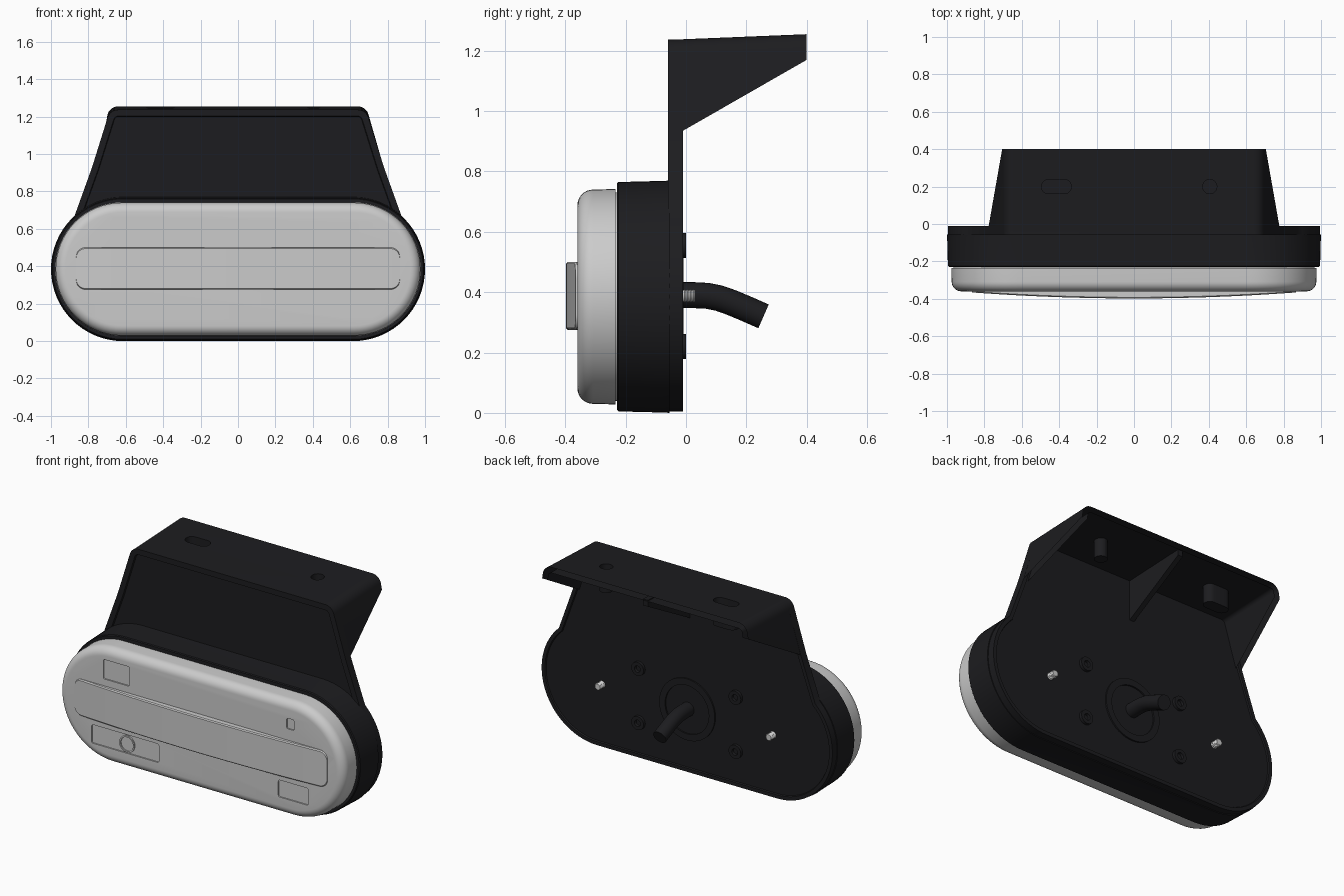
import bpy, bmesh, math
from mathutils import Vector

if "Cube" in bpy.data.objects:
    bpy.data.objects.remove(bpy.data.objects["Cube"])

black = bpy.data.materials.new("black_rubber")
black.diffuse_color = (0.012, 0.012, 0.014, 1)
black.use_nodes = True
black.node_tree.nodes["Principled BSDF"].inputs["Base Color"].default_value = black.diffuse_color


def finish(ob, angle=35):
    bpy.ops.object.select_all(action='DESELECT')
    ob.select_set(True)
    bpy.context.view_layer.objects.active = ob
    bpy.ops.object.shade_smooth_by_angle(angle=math.radians(angle))


def to_object(bm, name, mat=None):
    bmesh.ops.recalc_face_normals(bm, faces=bm.faces)
    me = bpy.data.meshes.new(name)
    bm.to_mesh(me)
    bm.free()
    ob = bpy.data.objects.new(name, me)
    bpy.context.collection.objects.link(ob)
    if mat:
        me.materials.append(mat)
    return ob


def loft(bm, rings, closed=False):
    """Skin closed rings of 3D points; cap the ends unless closed."""
    vs = [[bm.verts.new(p) for p in r] for r in rings]
    pairs = list(zip(vs, vs[1:])) + ([(vs[-1], vs[0])] if closed else [])
    for a, b in pairs:
        for i in range(len(a)):
            j = (i + 1) % len(a)
            bm.faces.new((a[i], a[j], b[j], b[i]))
    if not closed:
        bm.faces.new(vs[0])
        bm.faces.new(vs[-1])


def part(name, rings, mat=None, closed=False):
    bm = bmesh.new()
    loft(bm, rings, closed)
    ob = to_object(bm, name, mat)
    finish(ob)
    return ob


def arc(cx, cz, r, a0, a1, n):
    return [(cx + r * math.cos(math.radians(a0 + (a1 - a0) * i / n)),
             cz + r * math.sin(math.radians(a0 + (a1 - a0) * i / n))) for i in range(n + 1)]


def at_y(outline, y):
    return [(x, y, z) for x, z in outline]


def stadium(r, y, half=0.615, cz=0.385):
    return at_y(arc(half, cz, r, -90, 90, 32) + arc(-half, cz, r, 90, 270, 32), y)


def circle(cx, cz, r, y, n=32):
    return at_y(arc(cx, cz, r, 0, 360 - 360 / n, n - 1), y)


def inset(pts, d):
    """Move a counter-clockwise outline inward by d."""
    out, n = [], len(pts)
    for i in range(n):
        p, q, s = (Vector(pts[k % n]) for k in (i - 1, i, i + 1))
        a, b = (q - p).normalized(), (s - q).normalized()
        na, nb = Vector((-a.y, a.x)), Vector((-b.y, b.x))
        m = (na + nb).normalized()
        out.append(tuple(q + m * d / max(m.dot(na), 0.4)))
    return out


def cut(ob, cutter):
    cutter.hide_render = True
    mod = ob.modifiers.new("cut", 'BOOLEAN')
    mod.object, mod.operation, mod.solver = cutter, 'DIFFERENCE', 'EXACT'
    bpy.context.view_layer.objects.active = ob
    bpy.ops.object.modifier_apply(modifier="cut")
    bpy.data.objects.remove(cutter)
    finish(ob)


# Lamp housing
part("rubber_housing", [stadium(0.385, -0.055), stadium(0.384, -0.07), stadium(0.38, -0.224),
                        stadium(0.375, -0.229), stadium(0.34, -0.229)], black)

# Lens with rounded front edge
fillet = [stadium(0.303 + 0.052 * math.cos(t), -0.308 - 0.052 * math.sin(t), 0.62)
          for t in [i * math.pi / 16 for i in range(9)]]
lens = part("lens", [stadium(0.346, -0.215, 0.62), stadium(0.346, -0.234, 0.62),
                     stadium(0.357, -0.234, 0.62)] + fillet)

# Shallow blank label recesses in the lens
labels = bmesh.new()
for cx, cz, w, h in [(-0.58, 0.603, 0.18, 0.12), (0.61, 0.603, 0.05, 0.065),
                     (-0.52, 0.182, 0.46, 0.115), (0.63, 0.186, 0.205, 0.105)]:
    rect = [p for sx, sz, a in ((1, 1, 0), (-1, 1, 90), (-1, -1, 180), (1, -1, 270))
            for p in arc(cx + sx * (w / 2 - 0.01), cz + sz * (h / 2 - 0.01), 0.01, a, a + 90, 3)]
    loft(labels, [at_y(rect, -0.40), at_y(rect, -0.352)])
cut(lens, to_object(labels, "label_cutter"))
part("label_ring", [circle(-0.51, 0.18, r, y) for r, y in
                    ((0.052, -0.35), (0.052, -0.359), (0.043, -0.359), (0.043, -0.35))], None, True)

# Bowed light bar on the lens face
xs = [0.865 - 0.05 * (1 - math.cos(i * math.pi / 16)) for i in range(9)]
xs = xs + [0.815 - 0.815 * i / 12 for i in range(1, 12)]
xs = xs + [0] + [-x for x in reversed(xs)]
bar = []
for x in xs:
    d = max(0, abs(x) - 0.815)
    h = 0.0625 + math.sqrt(max(0.05 ** 2 - d * d, 0))
    y = -0.398 + 0.032 * (x / 0.865) ** 2
    bar.append([(x, yy, 0.388 + s) for yy, s in ((-0.345, -h), (y + 0.006, -h), (y, -h + 0.006),
                                                (y, h - 0.006), (y + 0.006, h), (-0.345, h))])
part("light_bar", bar)

# Bracket back plate: rounded lower half, tapered upper half, rimmed both sides
half = arc(0.615, 0.385, 0.38, -90, 46.4, 28) + [(0.78, 0.93)] + arc(0.64, 1.177, 0.06, 16, 90, 8)
outline = half + [(-x, z) for x, z in reversed(half)]
part("back_plate", [at_y(inset(outline, d), y) for d, y in
                    ((0.038, -0.05), (0.034, -0.06), (0, -0.06), (0, -0.01),
                     (0.022, -0.01), (0.026, -0.018))], black)

# Mounting shelf with side gussets, trimmed along a sloping lower edge
outer = [(0.803, 0.85)] + arc(0.64, 1.177, 0.06, 16, 90, 8)
inner = [(0.767, 0.85)] + arc(0.64, 1.177, 0.025, 16, 90, 8)
u_shape = (outer + [(-x, z) for x, z in reversed(outer)]
           + [(-x, z) for x, z in inner] + list(reversed(inner)))
bm = bmesh.new()
loft(bm, [at_y(u_shape, -0.04), at_y(u_shape, 0.40)])
res = bmesh.ops.bisect_plane(bm, geom=bm.verts[:] + bm.edges[:] + bm.faces[:], dist=1e-5,
                             plane_co=(0, -0.01, 0.935), plane_no=(0, 0.235, -0.41),
                             clear_outer=True)
bmesh.ops.holes_fill(bm, edges=[e for e in bm.edges if e.is_boundary], sides=0)
for v in bm.verts:
    if v.co.z > 1.175:
        v.co.z += 0.018 * (v.co.y + 0.04) / 0.44
shelf = to_object(bm, "mounting_shelf", black)

# Slot and round hole through the shelf
holes = bmesh.new()
for x0, x1 in ((-0.457, -0.373), (0.405, 0.4051)):
    slot = arc(x1, 0.2, 0.038, -90, 90, 12) + arc(x0, 0.2, 0.038, 90, 270, 12)
    loft(holes, [[(x, y, z) for x, y in slot] for z in (1.1, 1.4)])
cut(shelf, to_object(holes, "hole_cutter"))

# Centre rib under the shelf
rib = [(-0.03, 0.95), (0.395, 1.185), (0.395, 1.225), (-0.03, 1.215)]
part("centre_rib", [[(x, y, z) for y, z in rib] for x in (-0.016, 0.016)], black)

# Cable gland ring, hollow bosses and threaded studs on the back
part("cable_ring", [circle(0, 0.39, r, y, 48) for r, y in
                    ((0.19, -0.03), (0.19, -0.009), (0.15, -0.009), (0.15, -0.03))], black, True)
for sx in (-1, 1):
    for cz in (0.22, 0.555):
        part("boss", [circle(sx * 0.333, cz, r, y) for r, y in
                      ((0.042, -0.03), (0.042, 0), (0.02, 0), (0.018, -0.015))], black)
    part("threaded_stud", [circle(sx * 0.585, 0.388, 0.022 if i % 2 else 0.018,
                                  -0.03 + 0.005 * i, 20) for i in range(13)])

# Drooping cable
path = [Vector(p) for p in ((-0.03, 0.39), (0.03, 0.39), (0.07, 0.388), (0.11, 0.38),
                            (0.15, 0.366), (0.2, 0.345), (0.257, 0.32))]
rings = []
for i, c in enumerate(path):
    t = (path[min(i + 1, 6)] - path[max(i - 1, 0)]).normalized()
    rings.append([(0.043 * a, c.x - t.y * 0.043 * b, c.y + t.x * 0.043 * b)
                  for a, b in arc(0, 0, 1, 0, 345, 23)])
part("cable", rings, black)
